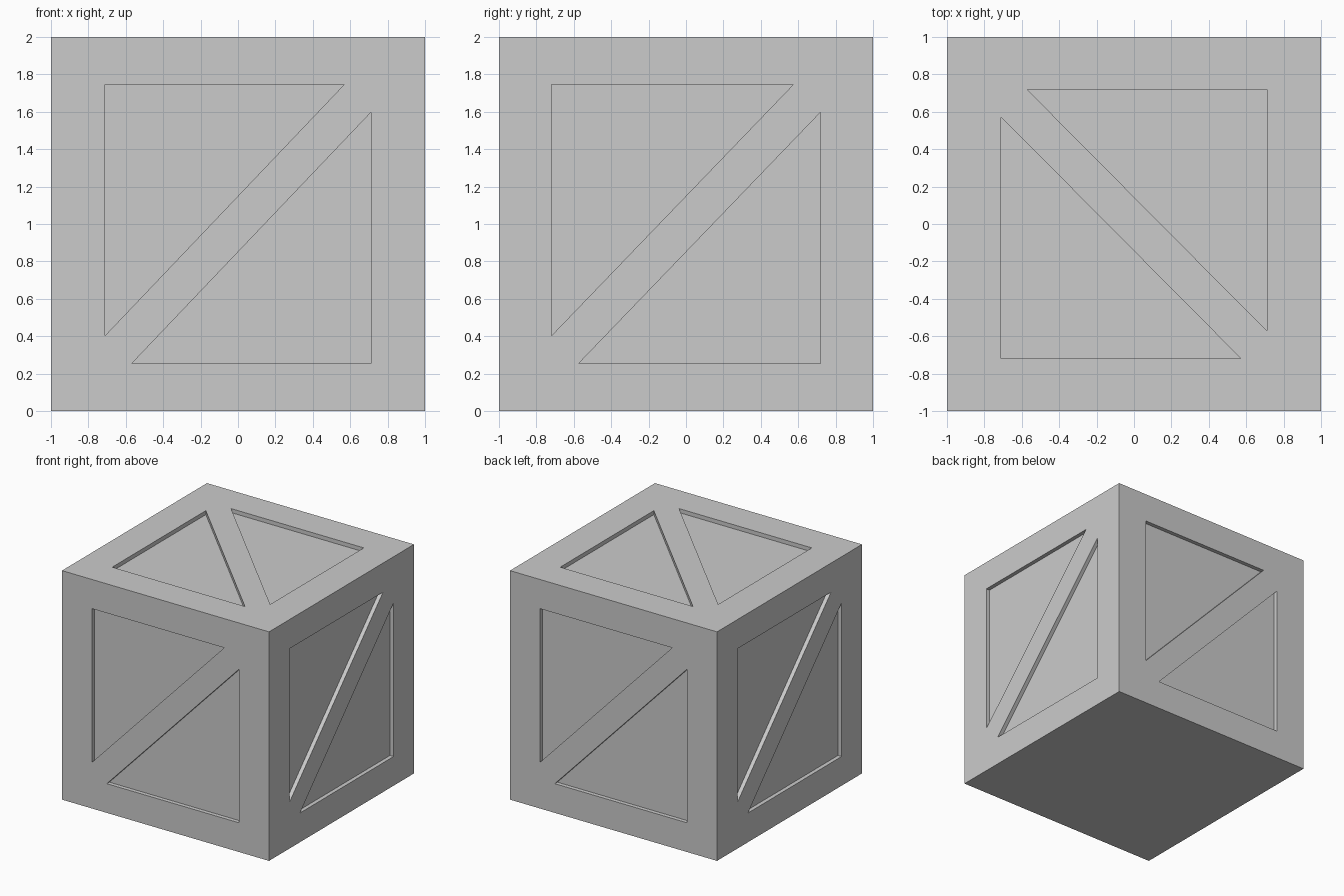
import bpy, bmesh
from mathutils import Vector

if "Cube" in bpy.data.objects:
    bpy.data.objects.remove(bpy.data.objects["Cube"])

DEPTH = 0.035
CENTRE = Vector((0, 0, 1))
X, Y, Z = Vector((1, 0, 0)), Vector((0, 1, 0)), Vector((0, 0, 1))


def make_object(name, bm):
    bmesh.ops.recalc_face_normals(bm, faces=bm.faces)
    mesh = bpy.data.meshes.new(name)
    bm.to_mesh(mesh)
    bm.free()
    obj = bpy.data.objects.new(name, mesh)
    bpy.context.collection.objects.link(obj)
    return obj


def add_triangle_prism(bm, u, v, n, points):
    floor = [bm.verts.new(CENTRE + u * a + v * b + n * (1 - DEPTH)) for a, b in points]
    face = bm.faces.new(floor)
    out = bmesh.ops.extrude_face_region(bm, geom=[face])
    moved = [g for g in out["geom"] if isinstance(g, bmesh.types.BMVert)]
    bmesh.ops.translate(bm, verts=moved, vec=n * 0.2)


# Solid crate body
bm = bmesh.new()
bmesh.ops.create_cube(bm, size=2)
bmesh.ops.translate(bm, verts=bm.verts, vec=CENTRE)
crate = make_object("crate_body", bm)

# Paired triangular recesses: u across, v up, n outward, half width, half height,
# then where the diagonal brace meets the horizontal and vertical edges
faces = [
    (X, Z, -Y, 0.711, 0.745, 0.567, 0.597),
    (-X, Z, Y, 0.711, 0.745, 0.567, 0.597),
    (Y, Z, X, 0.719, 0.745, 0.573, 0.597),
    (-Y, Z, -X, 0.719, 0.745, 0.573, 0.597),
    (-X, Y, Z, 0.712, 0.719, 0.571, 0.573),
]
bm = bmesh.new()
for u, v, n, w, h, p, q in faces:
    for s in (1, -1):
        add_triangle_prism(bm, u * s, v * s, n, [(-w, h), (p, h), (-w, -q)])
cutter = make_object("recess_cutter", bm)
cutter.hide_render = True

# Cut the recesses into the body
mod = crate.modifiers.new("recesses", "BOOLEAN")
mod.operation = "DIFFERENCE"
mod.solver = "EXACT"
mod.object = cutter
bpy.context.view_layer.objects.active = crate
bpy.ops.object.modifier_apply(modifier=mod.name)
bpy.data.objects.remove(cutter)
